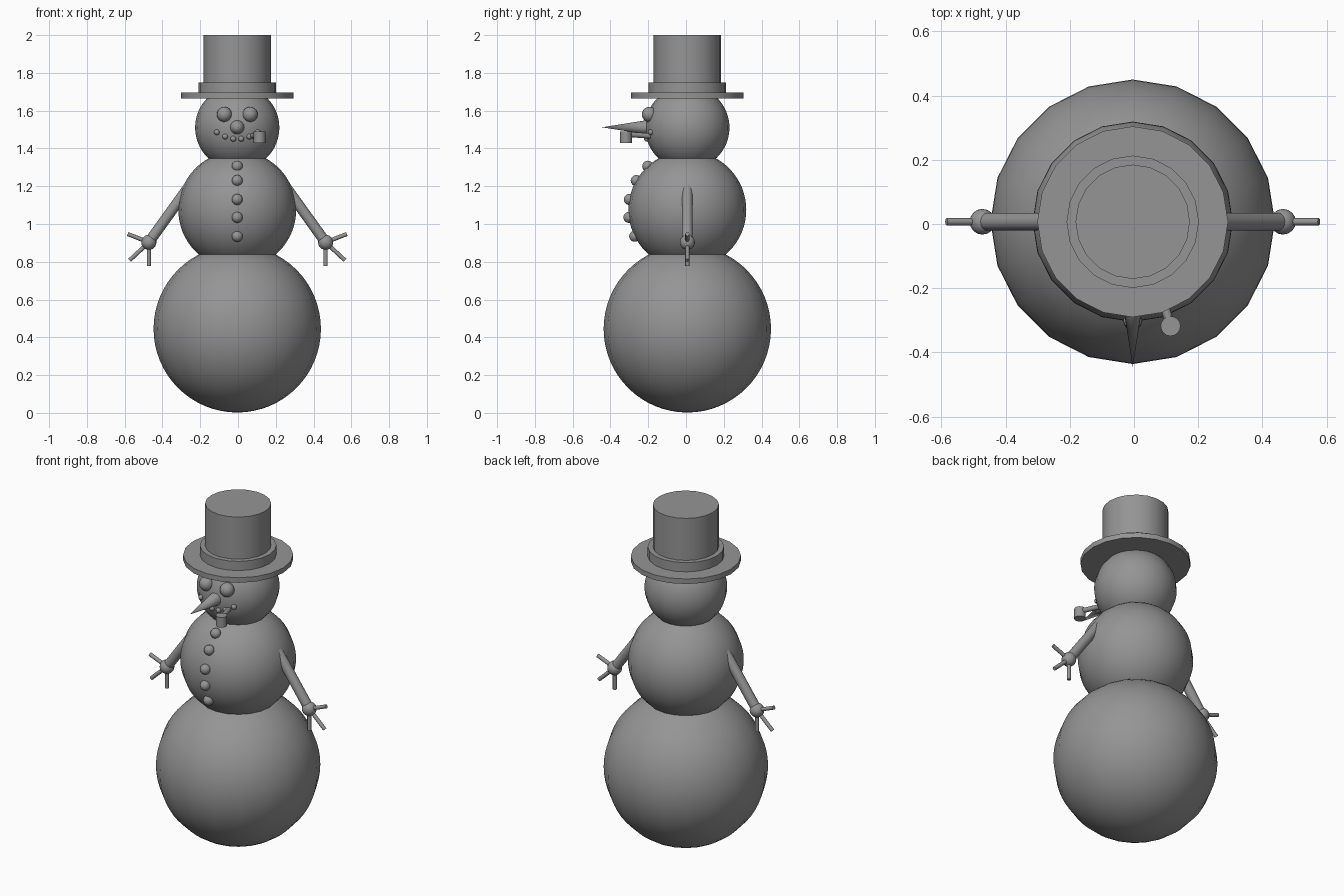
import bpy
import math
from mathutils import Vector

if "Cube" in bpy.data.objects:
    bpy.data.objects.remove(bpy.data.objects["Cube"])

# One plain material for everything
grey = bpy.data.materials.new("plain grey")
grey.use_nodes = True
tone = (0.3, 0.3, 0.3, 1)
grey.diffuse_color = tone
grey.node_tree.nodes["Principled BSDF"].inputs["Base Color"].default_value = tone

CX, CY = -0.004, 0.007  # axis of the figure


def finish(name):
    ob = bpy.context.object
    ob.name = name
    ob.data.materials.append(grey)
    bpy.ops.object.shade_smooth_by_angle(angle=math.radians(40))
    return ob


def ball(name, centre, radius, segments=16, rings=12):
    bpy.ops.mesh.primitive_uv_sphere_add(
        segments=segments, ring_count=rings, radius=radius, location=centre)
    return finish(name)


def rod(name, start, end, r1, r2=None, sides=16):
    start, end = Vector(start), Vector(end)
    axis = end - start
    bpy.ops.mesh.primitive_cone_add(
        vertices=sides, radius1=r1, radius2=r1 if r2 is None else r2,
        depth=axis.length, location=(start + end) / 2)
    ob = bpy.context.object
    ob.rotation_euler = axis.to_track_quat('Z', 'Y').to_euler()
    return finish(name)


# Three snowballs
balls = {"body": (0.445, 0.443), "torso": (1.075, 0.312), "head": (1.51, 0.223)}
for name, (z, r) in balls.items():
    ball(name, (CX, CY, z), r, 20, 32)


def front_of(part, x, z):
    """Point on the front surface of a snowball."""
    cz, r = balls[part]
    return (x, CY - math.sqrt(r * r - (x - CX) ** 2 - (z - cz) ** 2), z)


# Top hat
for name, low, high, r in (("hat_brim", 1.665, 1.695, 0.297),
                           ("hat_band", 1.69, 1.75, 0.206),
                           ("hat_crown", 1.7, 2.0, 0.178)):
    rod(name, (CX, CY, low), (CX, CY, high), r, sides=20)

# Face
for side, label in ((1, "left"), (-1, "right")):
    ball(label + "_eye", front_of("head", CX + side * 0.068, 1.58), 0.04)
rod("nose", (CX, -0.18, 1.512), (CX, -0.445, 1.512), 0.042, 0)
for side, label in ((1, "left"), (-1, "right")):
    for i, (x, z) in enumerate(((0.021, 1.451), (0.064, 1.463), (0.108, 1.486))):
        ball(f"{label}_mouth_pebble_{i + 1}",
             front_of("head", CX + side * x, z), 0.015, 12, 8)

# Pipe
rod("pipe_stem", (0.07, -0.18, 1.465), (0.114, -0.315, 1.475), 0.014)
rod("pipe_bowl", (0.114, -0.318, 1.43), (0.114, -0.318, 1.49), 0.031)

# Buttons
for i, z in enumerate((1.306, 1.23, 1.13, 1.035, 0.935)):
    ball(f"button_{i + 1}", front_of("torso", CX, z), 0.029)

# Arms, hands and fingers
for side, label in ((1, "left"), (-1, "right")):
    def at(x, z):
        return (CX + side * x, CY, z)
    hand = at(0.468, 0.903)
    rod(label + "_arm", at(0.24, 1.22), hand, 0.028)
    ball(label + "_hand", hand, 0.04)
    for i, tip in enumerate(((0.58, 0.947), (0.57, 0.808), (0.468, 0.777))):
        rod(f"{label}_finger_{i + 1}", hand, at(*tip), 0.011, sides=12)
